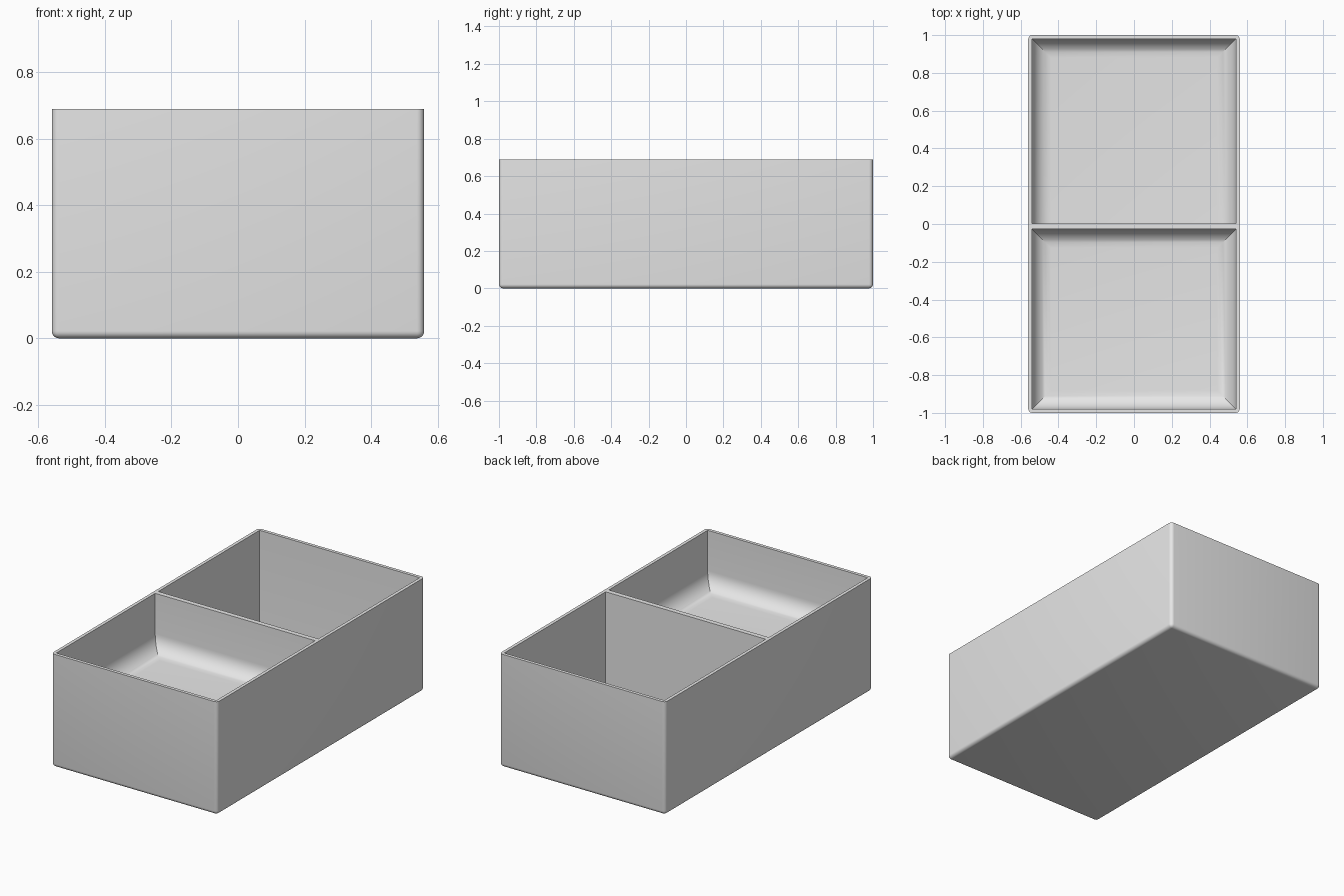
import bpy, bmesh, math

cube = bpy.data.objects.get("Cube")
if cube:
    bpy.data.objects.remove(cube, do_unlink=True)

HALF_X, HALF_Y, HEIGHT = 0.56, 1.0, 0.69
WALL, EDGE, COVE = 0.02, 0.022, 0.1

grey = bpy.data.materials.new("plain_grey")
grey.use_nodes = True
grey.diffuse_color = (0.8, 0.8, 0.8, 1)
grey.node_tree.nodes["Principled BSDF"].inputs["Base Color"].default_value = (0.8, 0.8, 0.8, 1)


def make_object(name, bm):
    bmesh.ops.recalc_face_normals(bm, faces=bm.faces)
    mesh = bpy.data.meshes.new(name)
    bm.to_mesh(mesh)
    bm.free()
    mesh.materials.append(grey)
    obj = bpy.data.objects.new(name, mesh)
    bpy.context.collection.objects.link(obj)
    return obj


def make_outer_block():
    """Solid block, rounded everywhere except around the top."""
    bm = bmesh.new()
    bmesh.ops.create_cube(bm, size=1)
    for v in bm.verts:
        v.co.x *= 2 * HALF_X
        v.co.y *= 2 * HALF_Y
        v.co.z = (v.co.z + 0.5) * HEIGHT
    edges = [e for e in bm.edges if min(v.co.z for v in e.verts) < 0.01]
    bmesh.ops.bevel(bm, geom=edges, offset=EDGE, segments=5, profile=0.5,
                    affect='EDGES')
    return make_object("divided_tray", bm)


def make_cavity(name, y_front, y_back, floor, cove_front):
    """Stacked rectangles that shrink along a quarter circle to the floor."""
    x = HALF_X - WALL
    levels = [(0, HEIGHT + 0.1)]
    steps = 10
    for i in range(steps + 1):
        a = math.pi / 2 * i / steps
        levels.append((COVE * (1 - math.cos(a)), floor + COVE * (1 - math.sin(a))))
    bm = bmesh.new()
    rings = []
    for inset, z in levels:
        front = y_front + (inset if cove_front else 0)
        back = y_back - inset
        w = x - inset
        rings.append([bm.verts.new(p) for p in
                      ((-w, front, z), (w, front, z), (w, back, z), (-w, back, z))])
    for upper, lower in zip(rings, rings[1:]):
        for i in range(4):
            j = (i + 1) % 4
            bm.faces.new((upper[i], upper[j], lower[j], lower[i]))
    bm.faces.new(rings[0])
    bm.faces.new(rings[-1])
    obj = make_object(name, bm)
    obj.hide_render = True
    return obj


tray = make_outer_block()

# Shallow front compartment and deep back compartment
cavities = [
    make_cavity("front_cavity", -HALF_Y + WALL, -0.027, 0.345, True),
    make_cavity("back_cavity", 0.003, HALF_Y - WALL, WALL, False),
]

bpy.ops.object.select_all(action='DESELECT')
tray.select_set(True)
bpy.context.view_layer.objects.active = tray
for cavity in cavities:
    cut = tray.modifiers.new(cavity.name, 'BOOLEAN')
    cut.operation = 'DIFFERENCE'
    cut.solver = 'EXACT'
    cut.object = cavity
    bpy.ops.object.modifier_apply(modifier=cut.name)
    bpy.data.objects.remove(cavity, do_unlink=True)

bpy.ops.object.shade_smooth_by_angle(angle=math.radians(30))
